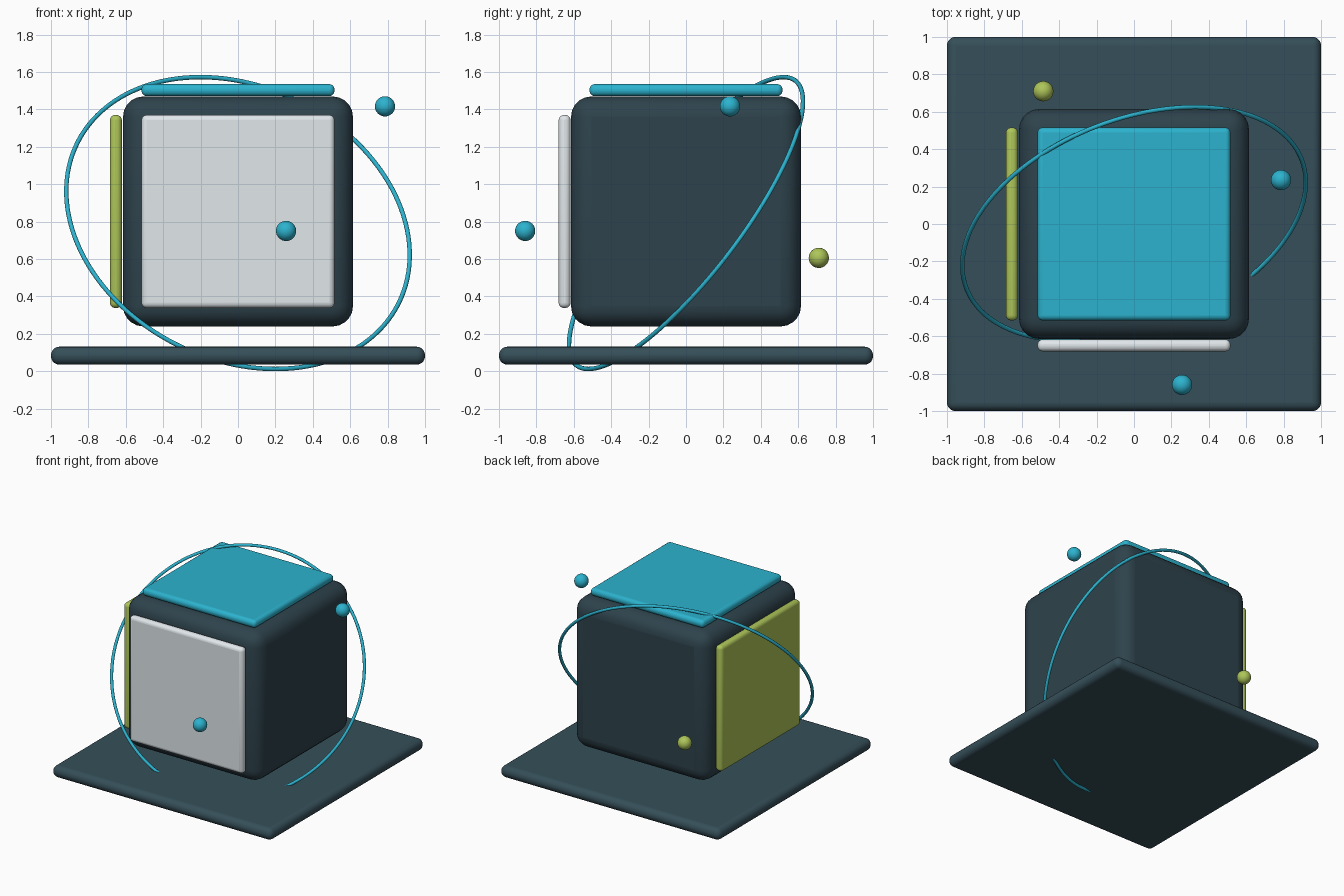
import bpy
from mathutils import Vector
from math import radians

if "Cube" in bpy.data.objects:
    bpy.data.objects.remove(bpy.data.objects["Cube"])


def material(name, rgb):
    m = bpy.data.materials.new(name)
    m.diffuse_color = (*rgb, 1)
    m.use_nodes = True
    m.node_tree.nodes["Principled BSDF"].inputs["Base Color"].default_value = m.diffuse_color
    return m


DARK = material("dark_slate", (0.027, 0.055, 0.072))
SLATE = material("slate", (0.036, 0.078, 0.1))
CYAN = material("cyan", (0.025, 0.45, 0.62))
GREEN = material("green", (0.42, 0.56, 0.1))
WHITE = material("white", (0.75, 0.8, 0.83))


def finish(name, mat):
    ob = bpy.context.object
    ob.name = name
    ob.data.materials.append(mat)
    bpy.ops.object.shade_smooth_by_angle(angle=radians(35))
    return ob


def rounded_box(name, loc, size, bevel, segments, mat):
    bpy.ops.mesh.primitive_cube_add(size=1, location=loc)
    bpy.context.object.scale = size
    bpy.ops.object.transform_apply(location=False, rotation=False, scale=True)
    ob = finish(name, mat)
    mod = ob.modifiers.new("rounding", 'BEVEL')
    mod.width, mod.segments = bevel, segments
    return ob


# Base slab and main cube
MID = 0.854
rounded_box("base_slab", (0, 0, 0.083), (2, 2, 0.096), 0.045, 5, SLATE)
rounded_box("cube_body", (0, 0, MID), (1.23, 1.23, 1.23), 0.11, 5, DARK)

# Face panels on the top, front and left
W, T = 1.032, 0.064
rounded_box("top_panel", (0, 0, 1.503), (W, W, T), 0.028, 4, CYAN)
rounded_box("front_panel", (0, -0.649, MID), (W, T, W), 0.028, 4, WHITE)
rounded_box("left_panel", (-0.653, 0, MID), (T, W, W), 0.028, 4, GREEN)

# Tilted orbit ring
axis = Vector((0.292, -0.759, 0.583))
bpy.ops.mesh.primitive_torus_add(
    major_radius=0.96, minor_radius=0.012, major_segments=128, minor_segments=12,
    location=(0, 0, 0.792), rotation=axis.to_track_quat('Z', 'Y').to_euler())
finish("orbit_ring", CYAN)

# Floating balls
for name, loc, mat in (("front_ball", (0.257, -0.86, 0.75), CYAN),
                       ("right_ball", (0.786, 0.235, 1.416), CYAN),
                       ("back_ball", (-0.485, 0.71, 0.606), GREEN)):
    bpy.ops.mesh.primitive_uv_sphere_add(segments=32, ring_count=16, radius=0.054, location=loc)
    finish(name, mat)
